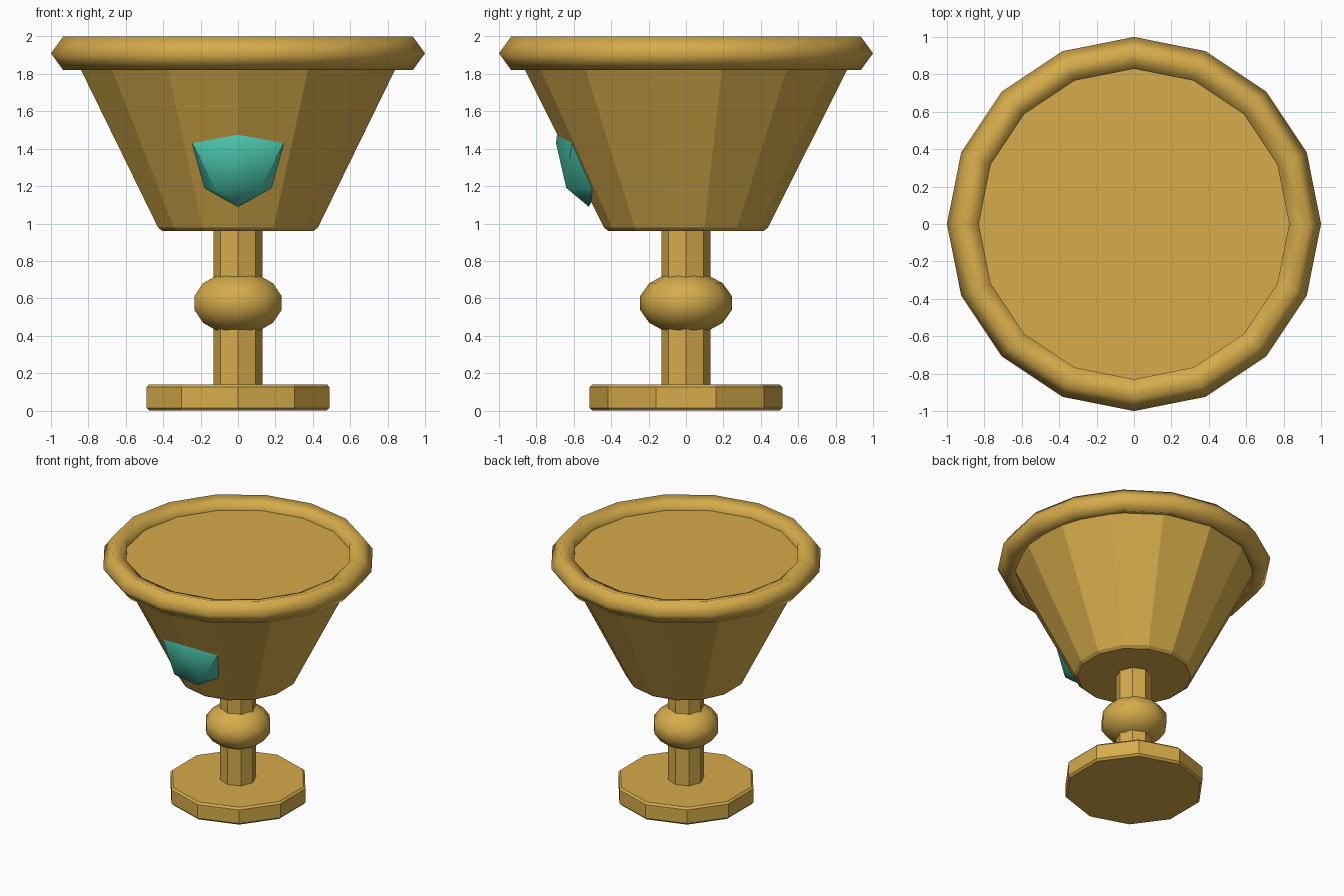
import bpy, bmesh
from math import sin, cos, pi

cube = bpy.data.objects.get("Cube")
if cube:
    bpy.data.objects.remove(cube)


def material(name, rgb):
    mat = bpy.data.materials.new(name)
    mat.use_nodes = True
    mat.diffuse_color = (*rgb, 1)
    mat.node_tree.nodes["Principled BSDF"].inputs["Base Color"].default_value = (*rgb, 1)
    return mat


gold = material("warm gold", (0.67, 0.41, 0.07))
teal = material("teal gem", (0.075, 0.61, 0.45))


def add_object(name, bm, mat, smooth=False):
    bmesh.ops.recalc_face_normals(bm, faces=bm.faces)
    for face in bm.faces:
        face.smooth = smooth
    mesh = bpy.data.meshes.new(name)
    bm.to_mesh(mesh)
    bm.free()
    mesh.materials.append(mat)
    obj = bpy.data.objects.new(name, mesh)
    bpy.context.collection.objects.link(obj)
    return obj


def lathe(name, profile, sides, smooth=False, closed=False):
    """Turn (radius, height) points about z, with one corner facing the front."""
    bm = bmesh.new()
    rings = []
    for r, z in profile:
        angles = [2 * pi * i / sides - pi / 2 for i in range(sides)]
        rings.append([bm.verts.new((r * cos(a), r * sin(a), z)) for a in angles])
    pairs = list(zip(rings, rings[1:]))
    if closed:
        pairs.append((rings[-1], rings[0]))
    else:
        bm.faces.new(rings[0])
        bm.faces.new(rings[-1])
    for low, high in pairs:
        for i in range(sides):
            j = (i + 1) % sides
            bm.faces.new((low[i], low[j], high[j], high[i]))
    return add_object(name, bm, gold, smooth)


# Foot and stem
lathe("base", [(0.50, 0), (0.515, 0.015), (0.515, 0.125), (0.50, 0.14)], 10)
lathe("stem", [(0.132, 0.1), (0.132, 1.0)], 8)

# Rounded knob: a squashed sphere with bands straddling its equator
bands = [pi * (k + 0.5) / 7 for k in range(-3, 3)]
lathe("stem_knob", [(0.251 * cos(a), 0.575 + 0.17 * sin(a)) for a in bands], 10, smooth=True)

# Bowl with chamfered bottom and filled top
lathe("bowl", [(0.415, 0.96), (0.438, 0.978), (0.903, 1.905), (0.89, 1.92)], 14)

# Five-sided ring around the mouth
tube = [(0.906 + 0.094 * cos(2 * pi * k / 5), 1.91 + 0.094 * sin(2 * pi * k / 5))
        for k in range(5)]
lathe("rim", tube, 16, smooth=True, closed=True)

# Faceted gem set in the front of the bowl
bm = bmesh.new()
for p in [(0, -0.69, 1.475), (0, -0.695, 1.43), (0, -0.52, 1.09), (0, -0.4, 1.3)]:
    bm.verts.new(p)
for side in (-1, 1):
    for x, y, z in [(0.245, -0.61, 1.43), (0.18, -0.50, 1.19), (0.12, -0.64, 1.19)]:
        bm.verts.new((side * x, y, z))
bmesh.ops.convex_hull(bm, input=bm.verts)
gem = add_object("gem", bm, teal, smooth=True)
bpy.ops.object.select_all(action="DESELECT")
gem.select_set(True)
bpy.context.view_layer.objects.active = gem
bpy.ops.object.shade_smooth_by_angle(angle=pi / 4)
